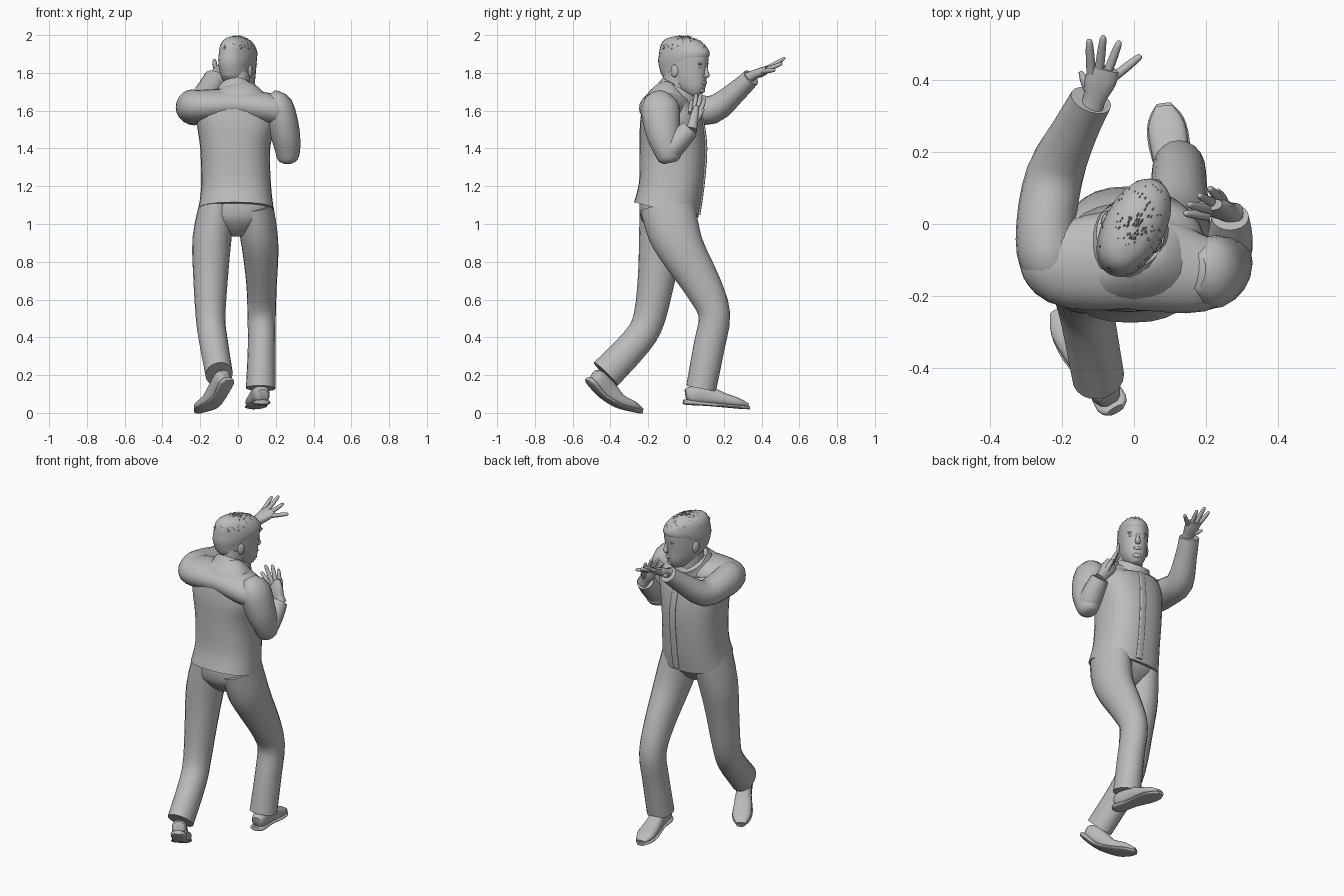
import bpy, bmesh, math, random
from mathutils import Vector, Matrix

random.seed(4)
cube = bpy.data.objects.get("Cube")
if cube:
    bpy.data.objects.remove(cube, do_unlink=True)

grey = bpy.data.materials.new("plain grey")
grey.use_nodes = True
colour = (.5, .5, .5, 1)
grey.diffuse_color = colour
grey.node_tree.nodes["Principled BSDF"].inputs["Base Color"].default_value = colour


def finish(name, bm, place=None):
    """Turn a bmesh into a smooth shaded object."""
    bmesh.ops.recalc_face_normals(bm, faces=bm.faces)
    if place:
        bm.transform(place)
    mesh = bpy.data.meshes.new(name)
    bm.to_mesh(mesh)
    bm.free()
    mesh.materials.append(grey)
    mesh.shade_smooth()
    mesh.set_sharp_from_angle(angle=math.radians(50))
    obj = bpy.data.objects.new(name, mesh)
    bpy.context.collection.objects.link(obj)
    return obj


def smooth_path(rings, steps):
    """Catmull-Rom interpolation through the given sections."""
    rows = [Vector(r) for r in rings]
    out = []
    for i in range(len(rows) - 1):
        before, start = rows[max(i - 1, 0)], rows[i]
        end, after = rows[i + 1], rows[min(i + 2, len(rows) - 1)]
        for k in range(steps):
            t = k / steps
            out.append(start + (end - before) * (t / 2)
                       + (before * 2 - start * 5 + end * 4 - after) * (t * t / 2)
                       + (start * 3 - before - end * 3 + after) * (t ** 3 / 2))
    return out + [rows[-1]]


def loft(name, rings, sides=20, power=2.0, flat=False, place=None, caps=True, across=(1, 0, 0)):
    """Skin oval sections (x, y, z, half width, half depth) along a path."""
    rows = smooth_path(rings, 3)
    centres = [Vector(r[:3]) for r in rows]
    bm = bmesh.new()
    loops = []
    for i, row in enumerate(rows):
        along = centres[min(i + 1, len(rows) - 1)] - centres[max(i - 1, 0)]
        along = Vector((0, 0, 1)) if flat else along.normalized()
        side = Vector(across)
        side = (side - along * side.dot(along)).normalized()
        depth = along.cross(side)
        loop = []
        for k in range(sides):
            angle = math.tau * k / sides
            c, s = math.cos(angle), math.sin(angle)
            u = math.copysign(abs(c) ** (2 / power), c) * row[3]
            v = math.copysign(abs(s) ** (2 / power), s) * row[4]
            loop.append(bm.verts.new(centres[i] + side * u + depth * v))
        loops.append(loop)
    for low, high in zip(loops, loops[1:]):
        for k in range(sides):
            j = (k + 1) % sides
            bm.faces.new((low[k], low[j], high[j], high[k]))
    if caps:
        bm.faces.new(loops[0])
        bm.faces.new(loops[-1])
    return finish(name, bm, place)


def ball(name, centre, size, place):
    bm = bmesh.new()
    bmesh.ops.create_uvsphere(bm, u_segments=12, v_segments=8, radius=1)
    bm.transform(Matrix.Translation(centre) @ Matrix.Diagonal((*size, 1)))
    return finish(name, bm, place)


# Jacket body, shoulders, front edge strip and collar
loft("jacket", [(-.01, -.105, 1.075, .2, .175), (-.01, -.08, 1.2, .185, .17),
                (-.015, -.07, 1.4, .185, .175), (-.01, -.08, 1.55, .21, .165),
                (0, -.09, 1.63, .19, .14), (0, -.075, 1.69, .125, .1),
                (-.005, -.06, 1.71, .07, .06)], sides=28, power=2.4)
loft("jacket_shoulders", [(-.29, -.075, 1.62, .05, .05), (-.26, -.09, 1.62, .09, .08),
                          (-.18, -.11, 1.625, .125, .086), (0, -.1, 1.63, .14, .085),
                          (.16, -.135, 1.61, .115, .083), (.24, -.13, 1.59, .09, .075),
                          (.275, -.12, 1.58, .05, .05)], sides=24, across=(0, 1, 0))
loft("jacket_front_edge", [(.02, .068, 1.05, .02, .008), (.02, .09, 1.2, .02, .008),
                           (.02, .105, 1.4, .02, .008), (.01, .086, 1.55, .02, .008),
                           (0, .06, 1.62, .02, .008)], power=4)
loft("collar", [(-.01, -.065, 1.635, .135, .13), (-.01, -.045, 1.68, .115, .122),
                (-.01, -.025, 1.715, .095, .115)], sides=24, caps=False)

# Raised arm sleeve and bent arm sleeve
loft("right_sleeve", [(-.21, -.16, 1.6, .05, .06), (-.235, -.1, 1.62, .085, .092),
                      (-.245, 0, 1.615, .083, .085), (-.22, .14, 1.605, .08, .075),
                      (-.165, .26, 1.695, .065, .058), (-.12, .345, 1.775, .06, .048)])
loft("left_upper_sleeve", [(.17, -.13, 1.68, .04, .05), (.21, -.135, 1.625, .08, .1),
                           (.245, -.125, 1.5, .08, .093), (.262, -.1, 1.4, .068, .075),
                           (.262, -.085, 1.345, .055, .06), (.262, -.08, 1.325, .03, .035)])
loft("left_lower_sleeve", [(.262, -.12, 1.35, .035, .03), (.262, -.09, 1.385, .064, .06),
                           (.268, -.03, 1.45, .062, .058), (.268, .02, 1.505, .052, .05)])

# Trousers
loft("hips", [(-.01, -.1, 1.18, .17, .14), (-.01, -.1, 1.05, .19, .145),
              (-.01, -.105, .98, .12, .1), (-.01, -.105, .935, .03, .05)],
     sides=24, power=2.3, flat=True)
loft("left_leg", [(.09, -.1, 1.1, .095, .145), (.108, -.065, .96, .1, .138),
                  (.12, -.01, .84, .094, .12), (.125, .09, .67, .08, .1),
                  (.125, .15, .52, .075, .084), (.125, .122, .35, .073, .083),
                  (.12, .08, .13, .078, .08)])
loft("right_leg", [(-.11, -.1, 1.1, .095, .145), (-.138, -.125, .92, .103, .125),
                   (-.145, -.155, .72, .092, .1), (-.145, -.195, .5, .078, .085),
                   (-.13, -.26, .38, .076, .083), (-.1, -.425, .205, .073, .088)])


def shoe(side, heel, yaw, pitch, bend):
    """Upper and sole, built along y and bent upward past the ball."""
    place = (Matrix.Translation(heel) @ Matrix.Rotation(math.radians(yaw), 4, 'Z')
             @ Matrix.Rotation(math.radians(pitch), 4, 'X'))
    upper = [(0, 0, .05, .025, .03), (0, .03, .055, .042, .045), (0, .12, .058, .044, .048),
             (0, .2, .045, .052, .035), (0, .28, .035, .052, .024), (0, .335, .025, .025, .01)]
    sole = [(0, -.01, .012, .025, .012), (0, .02, .012, .045, .014), (0, .12, .012, .042, .01),
            (0, .23, .012, .058, .01), (0, .3, .012, .05, .01), (0, .345, .012, .02, .008)]
    for part, rings in (("shoe", upper), ("sole", sole)):
        bent = [(x, y, z + bend * max(0, y - .17), a, b) for x, y, z, a, b in rings]
        loft(f"{side}_{part}", bent, power=2.6, place=place)


shoe("left", (.13, -.005, .045), 8, -5, 0)
shoe("right", (-.05, -.52, .165), 30, -45, .6)


def hand(side, wrist, tips, thumb, across):
    """Palm, four spread fingers and a thumb reaching the given tips."""
    wrist, across = Vector(wrist), Vector(across)
    middle = sum((Vector(t) for t in tips), Vector()) / 4
    knuckle = wrist.lerp(middle, .55)
    back = wrist.lerp(middle, -.2)
    loft(f"{side}_palm", [(*back, .034, .03), (*wrist, .032, .026),
                          (*wrist.lerp(middle, .3), .044, .023),
                          (*knuckle, .042, .016)], sides=14, power=2.5)
    for i, tip in enumerate(tips):
        tip = Vector(tip)
        base = wrist.lerp(middle, .42) + across * (i - 1.5) * .021
        loft(f"{side}_finger_{i + 1}", [(*base, .013, .014), (*base.lerp(tip, .55), .012, .012),
                                        (*base.lerp(tip, .92), .009, .009),
                                        (*tip, .003, .003)], sides=10)
    thumb = Vector(thumb)
    loft(f"{side}_thumb", [(*wrist, .018, .018), (*wrist.lerp(thumb, .6), .015, .015),
                           (*thumb, .005, .005)], sides=10)


hand("right", (-.11, .35, 1.785),
     [(-.125, .515, 1.87), (-.085, .525, 1.88), (-.04, .51, 1.85), (.02, .47, 1.815)],
     (-.15, .425, 1.795), (1, -.2, -.2))
hand("left", (.258, .035, 1.525),
     [(.14, .03, 1.655), (.15, .055, 1.69), (.18, .08, 1.69), (.21, .1, 1.665)],
     (.235, .095, 1.61), (.5, .8, 0))

# Neck and head, turned a little to the left
loft("neck", [(-.01, -.06, 1.58, .08, .09), (-.01, -.05, 1.68, .068, .08),
              (0, -.035, 1.8, .066, .08)])
turn = Matrix.Translation((0, -.01, 0)) @ Matrix.Rotation(math.radians(-28), 4, 'Z')
loft("head", [(0, .06, 1.675, .025, .03), (0, .05, 1.695, .045, .06),
              (0, .03, 1.73, .063, .093), (0, .003, 1.78, .075, .125),
              (0, -.004, 1.84, .081, .138), (0, -.002, 1.9, .082, .14),
              (0, -.01, 1.95, .073, .12), (0, -.02, 1.98, .045, .08)],
     sides=24, flat=True, place=turn, power=2.2)
loft("hair", [(0, -.03, 1.79, .068, .1), (0, -.018, 1.85, .082, .129),
              (0, .002, 1.9, .085, .145), (0, -.008, 1.95, .075, .124),
              (0, -.02, 1.98, .05, .085), (0, -.03, 1.993, .015, .03)],
     sides=24, flat=True, place=turn, power=2.1)
loft("nose", [(0, .125, 1.845, .008, .008), (0, .132, 1.81, .011, .012),
              (0, .136, 1.785, .016, .015), (0, .128, 1.772, .01, .008)],
     sides=12, flat=True, place=turn)
ball("lips", (0, .12, 1.747), (.024, .012, .01), turn)
ball("chin", (0, .106, 1.708), (.026, .016, .016), turn)
for side, s in (("left", 1), ("right", -1)):
    ball(f"{side}_ear", (s * .082, -.015, 1.81), (.01, .022, .034), turn)
    ball(f"{side}_eye", (s * .033, .113, 1.828), (.014, .01, .008), turn)
    ball(f"{side}_brow", (s * .034, .115, 1.848), (.022, .01, .006), turn)

# Short tufts scattered over the crown
bm = bmesh.new()
for _ in range(120):
    angle, tilt = random.uniform(0, math.tau), random.uniform(.1, 1.2)
    way = Vector((math.cos(angle) * math.sin(tilt), math.sin(angle) * math.sin(tilt),
                  math.cos(tilt)))
    spot = Vector((way.x * .087, way.y * .145 - .008, 1.885 + way.z * .107))
    aim = (way + Vector((0, .8, 0))).to_track_quat('Z', 'Y').to_matrix().to_4x4()
    bmesh.ops.create_cone(bm, segments=4, radius1=.006, radius2=.001, depth=.02,
                          matrix=Matrix.Translation(spot) @ aim)
finish("hair_tufts", bm, turn)
